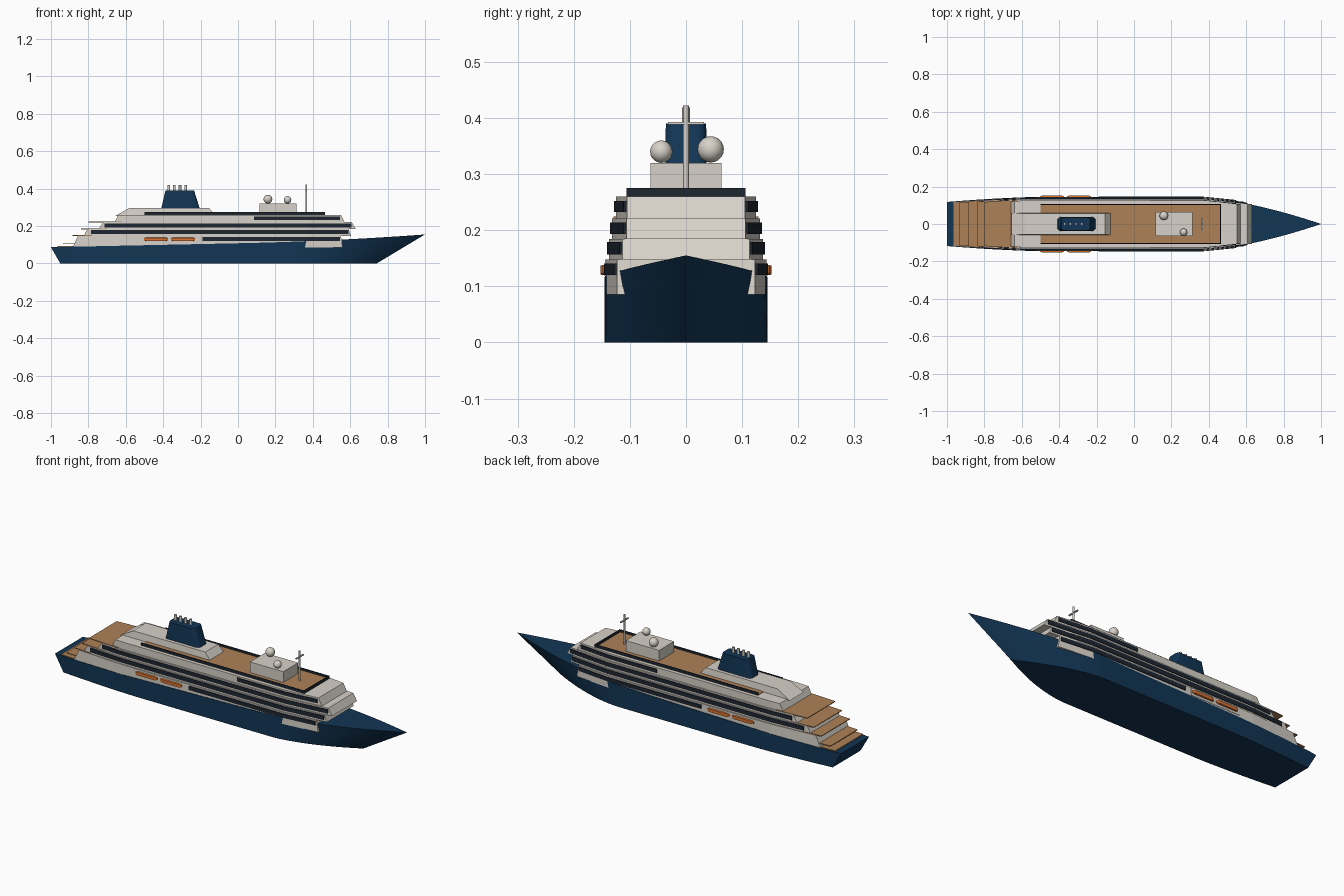
import bpy, bmesh, math
from mathutils import Vector

if "Cube" in bpy.data.objects:
    bpy.data.objects.remove(bpy.data.objects["Cube"])


def material(name, rgb):
    m = bpy.data.materials.new(name)
    m.use_nodes = True
    color = (*rgb, 1)
    m.diffuse_color = color
    m.node_tree.nodes["Principled BSDF"].inputs["Base Color"].default_value = color
    return m


NAVY = material("navy paint", (0.006, 0.036, 0.09))
WHITE = material("warm white paint", (0.68, 0.64, 0.58))
TEAK = material("teak deck", (0.42, 0.22, 0.095))
GLASS = material("dark glass", (0.013, 0.019, 0.03))
ORANGE = material("lifeboat orange", (0.7, 0.17, 0.03))


def finish(name, bm, mat, smooth=None):
    bmesh.ops.remove_doubles(bm, verts=bm.verts, dist=1e-5)
    bmesh.ops.recalc_face_normals(bm, faces=bm.faces)
    mesh = bpy.data.meshes.new(name)
    bm.to_mesh(mesh)
    bm.free()
    obj = bpy.data.objects.new(name, mesh)
    bpy.context.collection.objects.link(obj)
    mesh.materials.append(mat)
    if smooth:
        bpy.ops.object.select_all(action="DESELECT")
        bpy.context.view_layer.objects.active = obj
        obj.select_set(True)
        bpy.ops.object.shade_smooth_by_angle(angle=math.radians(smooth))
    return obj


def loft(name, stations, mat, smooth=None):
    """Skin cross-sections with equal point counts and cap both ends."""
    bm = bmesh.new()
    rings = [[bm.verts.new(p) for p in s] for s in stations]
    n = len(rings[0])
    for a, b in zip(rings, rings[1:]):
        for i in range(n):
            j = (i + 1) % n
            bm.faces.new((a[i], a[j], b[j], b[i]))
    bm.faces.new(rings[0][::-1])
    bm.faces.new(rings[-1])
    return finish(name, bm, mat, smooth)


def section(xb, xt, wb, wt, zb, zt):
    return [(xb, -wb, zb), (xb, wb, zb), (xt, wt, zt), (xt, -wt, zt)]


def box(name, x0, x1, y0, y1, z0, z1, mat):
    return loft(name, [[(x, y0, z0), (x, y1, z0), (x, y1, z1), (x, y0, z1)]
                       for x in (x0, x1)], mat)


def cylinder(name, start, end, radius, mat, sides=12):
    a, b = Vector(start), Vector(end)
    turn = (b - a).to_track_quat("Z", "Y")
    rings = []
    for c in (a, b):
        rings.append([c + turn @ Vector((radius * math.cos(k * math.tau / sides),
                                         radius * math.sin(k * math.tau / sides), 0))
                      for k in range(sides)])
    return loft(name, rings, mat, 40)


# Hull
def hull_width(x):
    if x > 0.3:
        return 0.145 * (1 - min(1, (x - 0.3) / 0.7) ** 1.64)
    if x < -0.5:
        return 0.145 - 0.027 * ((-0.5 - x) / 0.5) ** 1.5
    return 0.145


def sheer(x):
    return 0.108 + 0.021 * x + 0.026 * max(0, x) ** 2


def keel_x(x):
    if x > 0.3:
        return 0.3 + (x - 0.3) * 0.63
    return x + 0.1 * max(0, -0.5 - x)


hull_xs = [-1 + 0.1 * i for i in range(13)] + [0.3 + 0.035 * i for i in range(21)]
loft("hull", [section(keel_x(x), x, hull_width(x), hull_width(x), 0, sheer(x))
              for x in hull_xs], NAVY, 30)


# Superstructure tiers follow a plan that narrows toward both ends
def tier_width(x, mid):
    return mid - 0.1 * max(0, x - 0.37) - 0.06 * max(0, -0.6 - x)


def tier(name, aft, fore, mid, z0, z1, mat, rake_aft=0.0, rake_fore=0.0):
    inner = [x for x in (-0.6, 0.37, 0.45) if aft + 0.05 < x < fore - 0.05]
    stations = []
    for x in [aft] + inner + [fore]:
        top = x + rake_aft if x == aft else x - rake_fore if x == fore else x
        w = tier_width(x, mid)
        stations.append(section(x, top, w, w, z0, z1))
    return loft(name, stations, mat)


tier("lower_tier", -0.885, 0.56, 0.142, 0.085, 0.148, WHITE, 0.03, 0.01)
tier("second_tier", -0.825, 0.605, 0.137, 0.148, 0.184, WHITE, 0.02, 0.015)
tier("third_tier", -0.745, 0.63, 0.132, 0.184, 0.221, WHITE, 0.025, 0.022)
tier("upper_tier", -0.66, 0.57, 0.125, 0.221, 0.26, WHITE, 0.02, 0.02)

# Window bands along the sides
tier("lower_windows", -0.19, 0.545, 0.146, 0.12, 0.141, GLASS)
tier("second_windows", -0.785, 0.59, 0.1405, 0.157, 0.179, GLASS)
tier("third_windows", -0.715, 0.608, 0.1355, 0.193, 0.214, GLASS)
tier("upper_windows", 0.085, 0.545, 0.1285, 0.232, 0.252, GLASS)

# Stepped teak terraces at the stern
for name, aft, fore, mid, z in (("stern_deck", -0.965, -0.85, 0.139, 0.089),
                                ("first_terrace", -0.935, -0.85, 0.135, 0.106),
                                ("second_terrace", -0.885, -0.78, 0.138, 0.148),
                                ("third_terrace", -0.84, -0.7, 0.133, 0.182),
                                ("fourth_terrace", -0.8, -0.62, 0.13, 0.22)):
    tier(name, aft, fore, mid, z, z + 0.004, TEAK)

# Sun deck with dark glass screen, open aft
box("sun_deck", -0.5, 0.46, -0.104, 0.104, 0.258, 0.263, TEAK)
box("front_screen", 0.461, 0.466, -0.105, 0.105, 0.258, 0.275, GLASS)
for side, tag in ((1, "left"), (-1, "right")):
    box("screen_" + tag, -0.5, 0.466, side * 0.102, side * 0.106, 0.26, 0.275, GLASS)

# Aft deckhouse with sloped ends
loft("deckhouse", [section(-0.655, -0.58, 0.06, 0.055, 0.255, 0.297),
                   section(-0.12, -0.155, 0.06, 0.055, 0.255, 0.297)], WHITE)

# Funnel with rounded corners, tapering upward, and four exhaust pipes


def funnel_ring(x0, x1, half, z, r=0.018):
    corners = ((x1 - r, half - r, 0), (x0 + r, half - r, 90),
               (x0 + r, r - half, 180), (x1 - r, r - half, 270))
    ring = []
    for cx, cy, start in corners:
        for step in range(5):
            a = math.radians(start + step * 22.5)
            ring.append((cx + r * math.cos(a), cy + r * math.sin(a), z))
    return ring


loft("funnel", [funnel_ring(-0.41, -0.205, 0.037, 0.295),
                funnel_ring(-0.388, -0.235, 0.036, 0.39)], NAVY, 35)
for i in range(4):
    x = -0.37 + 0.03 * i
    cylinder("exhaust_pipe", (x, 0, 0.385), (x, 0, 0.419), 0.007, WHITE)

# Forward house, radar domes and mast
box("forward_house", 0.115, 0.312, -0.063, 0.063, 0.26, 0.32, WHITE)
for x, y, z, r in ((0.16, 0.044, 0.344, 0.0235), (0.265, -0.044, 0.34, 0.02)):
    bm = bmesh.new()
    bmesh.ops.create_uvsphere(bm, u_segments=16, v_segments=10, radius=r)
    bmesh.ops.translate(bm, verts=bm.verts, vec=(x, y, z))
    finish("radar_dome", bm, WHITE, 40)
cylinder("mast", (0.365, 0, 0.26), (0.365, 0, 0.422), 0.005, WHITE)
box("mast_crossbar", 0.361, 0.369, -0.032, 0.032, 0.388, 0.393, WHITE)

# Lifeboats hung in front of white panels on both sides
for side, tag in ((1, "left"), (-1, "right")):
    box("boat_panel_" + tag, -0.52, -0.225, side * 0.138, side * 0.144, 0.108, 0.148, WHITE)
    for x0 in (-0.503, -0.358):
        stations = []
        for x, s in ((0, 0.6), (0.012, 1), (0.116, 1), (0.128, 0.6)):
            y0, y1 = side * 0.14, side * (0.14 + 0.0125 * s)
            stations.append([(x0 + x, y0, 0.129 - 0.0105 * s), (x0 + x, y1, 0.129 - 0.008 * s),
                             (x0 + x, y1, 0.129 + 0.008 * s), (x0 + x, y0, 0.129 + 0.0105 * s)])
        loft("lifeboat_" + tag, stations, ORANGE)
